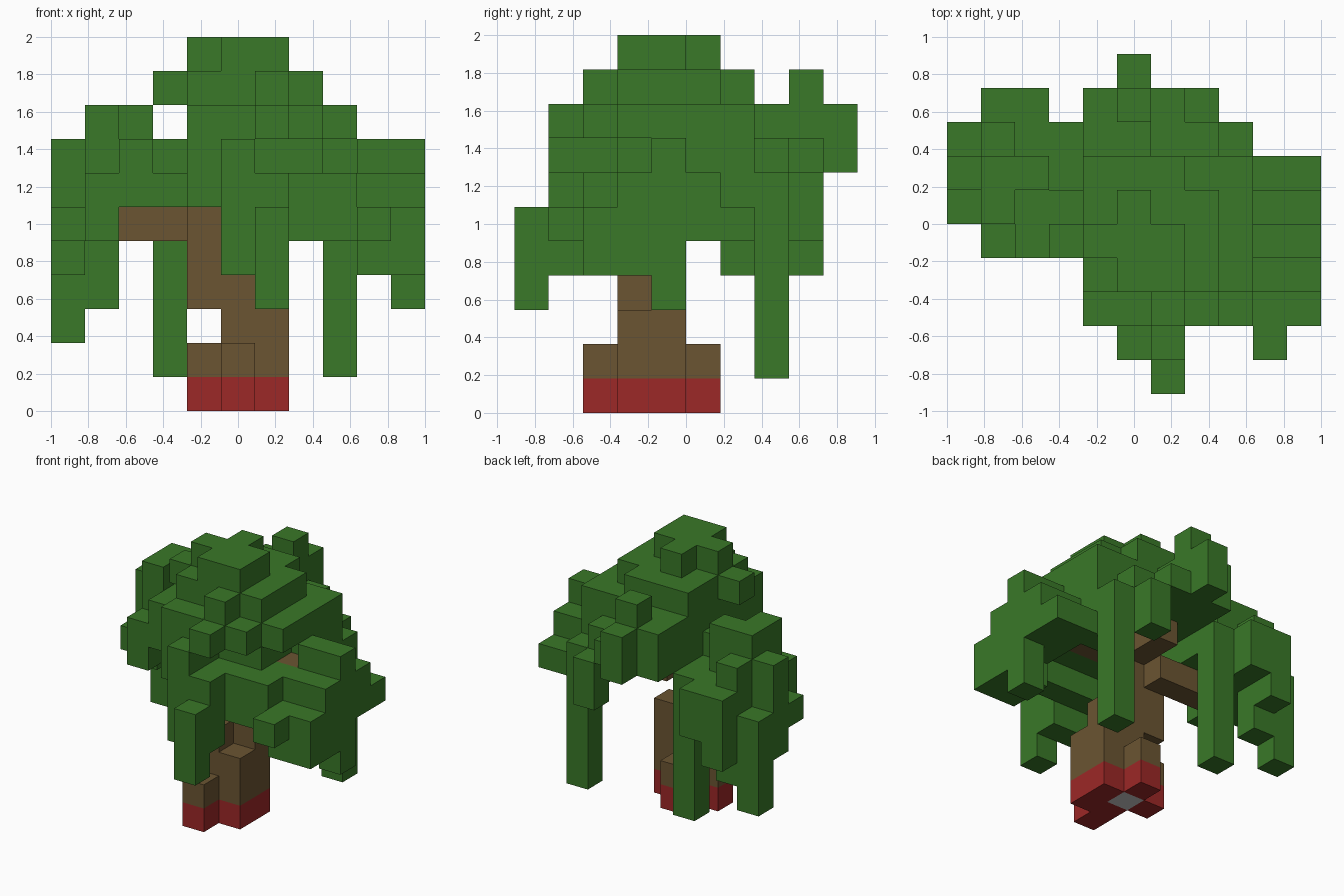
import bpy
import bmesh
from itertools import product
from mathutils import Vector

cube = bpy.data.objects.get("Cube")
if cube:
    bpy.data.objects.remove(cube)

UNIT = 2 / 11                      # edge of one block
ORIGIN = Vector((-1, -5 * UNIT, 0))


def material(name, red, green, blue):
    mat = bpy.data.materials.new(name)
    mat.use_nodes = True
    colour = (red, green, blue, 1)
    mat.diffuse_color = colour
    mat.node_tree.nodes["Principled BSDF"].inputs["Base Color"].default_value = colour
    return mat


leaf_green = material("leaf green", .041, .188, .021)
bark_brown = material("bark brown", .147, .09, .032)
base_red = material("base red", .332, .021, .02)
core_grey = material("core grey", .58, .58, .58)


def blocks(*boxes):
    """Cells filled by boxes, each given as inclusive x, y and z ranges."""
    cells = set()
    for x0, x1, y0, y1, z0, z1 in boxes:
        cells.update(product(range(x0, x1 + 1), range(y0, y1 + 1), range(z0, z1 + 1)))
    return cells


# Trunk: cross-shaped foot, leaning stem and branches
foot = blocks((5, 5, 2, 5, 0, 1), (6, 6, 3, 4, 0, 1), (4, 4, 4, 4, 0, 1))
stem = blocks((5, 6, 3, 4, 2, 2), (4, 5, 3, 4, 3, 3), (6, 6, 4, 4, 3, 3),
              (4, 4, 3, 4, 4, 5), (5, 5, 4, 4, 4, 6))
branches = blocks((2, 4, 5, 5, 5, 5), (6, 8, 4, 4, 6, 6), (5, 5, 5, 6, 6, 6))
trunk = foot | stem | branches

# Crown: stepped dome, open underneath
dome = blocks((4, 8, 2, 3, 6, 6), (7, 8, 2, 2, 5, 5), (8, 8, 4, 7, 6, 6),
              (4, 5, 2, 2, 7, 7), (4, 7, 3, 7, 7, 7), (8, 8, 5, 6, 7, 7),
              (4, 7, 2, 6, 8, 8), (8, 8, 3, 6, 8, 8),
              (4, 7, 3, 5, 9, 9), (4, 6, 6, 6, 9, 9), (6, 6, 2, 2, 9, 9), (3, 3, 4, 4, 9, 9),
              (5, 6, 3, 4, 10, 10), (4, 4, 4, 4, 10, 10), (5, 5, 5, 5, 10, 10))

# Front and back clumps
front_clump = blocks((5, 6, 1, 1, 4, 6), (5, 5, 1, 1, 7, 7), (6, 6, 1, 1, 8, 8),
                     (6, 6, 0, 0, 3, 5), (5, 6, 2, 2, 5, 5), (9, 9, 1, 1, 5, 5))
back_clump = blocks((4, 5, 7, 8, 7, 8), (6, 6, 8, 8, 7, 7), (7, 7, 8, 8, 5, 6),
                    (5, 5, 8, 8, 9, 9), (5, 5, 9, 9, 7, 8))

# Side clumps, falling away in steps
east_clump = blocks((9, 10, 2, 2, 4, 5), (9, 10, 3, 3, 4, 6), (9, 10, 4, 4, 5, 7),
                    (10, 10, 4, 4, 3, 4), (9, 10, 5, 5, 5, 6), (8, 10, 6, 6, 5, 5))
west_clump = blocks((0, 0, 5, 5, 5, 5), (0, 0, 6, 6, 4, 7), (1, 1, 4, 4, 5, 6),
                    (1, 1, 5, 5, 5, 8), (1, 2, 6, 6, 5, 8), (2, 2, 4, 5, 6, 7),
                    (3, 3, 5, 5, 6, 7), (3, 3, 4, 4, 6, 6), (3, 3, 6, 6, 6, 6),
                    (2, 2, 7, 7, 5, 6), (1, 1, 8, 8, 4, 6), (2, 2, 8, 8, 5, 6))

# Hanging strands
strands = blocks((8, 8, 7, 7, 1, 6), (3, 3, 7, 7, 1, 6), (0, 0, 7, 7, 2, 5), (1, 1, 7, 7, 3, 7))

crown = (dome | front_clump | back_clump | east_clump | west_clump | strands) - trunk
filled = crown | trunk


def trunk_colour(cell, direction):
    """Brown bark over a red base, with a grey plug underneath."""
    if cell == (5, 4, 0) and direction.z < 0:
        return 2
    return 1 if cell[2] == 0 else 0


def build(name, cells, materials, colour_rule=lambda cell, direction: 0):
    """Mesh of the exposed block faces, with flat areas merged."""
    bm = bmesh.new()
    corners = {}

    def corner(point):
        key = tuple(round(c) for c in point)
        if key not in corners:
            corners[key] = bm.verts.new(ORIGIN + Vector(key) * UNIT)
        return corners[key]

    for cell in sorted(cells):
        middle = Vector(cell) + Vector((.5, .5, .5))
        for axis, sign in product(range(3), (-1, 1)):
            out = Vector((0, 0, 0))
            out[axis] = sign
            if tuple(round(c) for c in Vector(cell) + out) in filled:
                continue
            side = Vector((0, 0, 0))
            side[(axis + 1) % 3] = 1
            up = out.cross(side)
            ring = [middle + (out + side * a + up * b) / 2
                    for a, b in ((-1, -1), (1, -1), (1, 1), (-1, 1))]
            face = bm.faces.new([corner(p) for p in ring])
            face.material_index = colour_rule(cell, out)
    bmesh.ops.dissolve_limit(bm, angle_limit=.01, verts=bm.verts, edges=bm.edges,
                             delimit={'MATERIAL'})
    mesh = bpy.data.meshes.new(name)
    bm.to_mesh(mesh)
    bm.free()
    for mat in materials:
        mesh.materials.append(mat)
    obj = bpy.data.objects.new(name, mesh)
    bpy.context.collection.objects.link(obj)
    return obj


build("trunk", trunk, [bark_brown, base_red, core_grey], trunk_colour)
build("leaf_crown", crown, [leaf_green])
